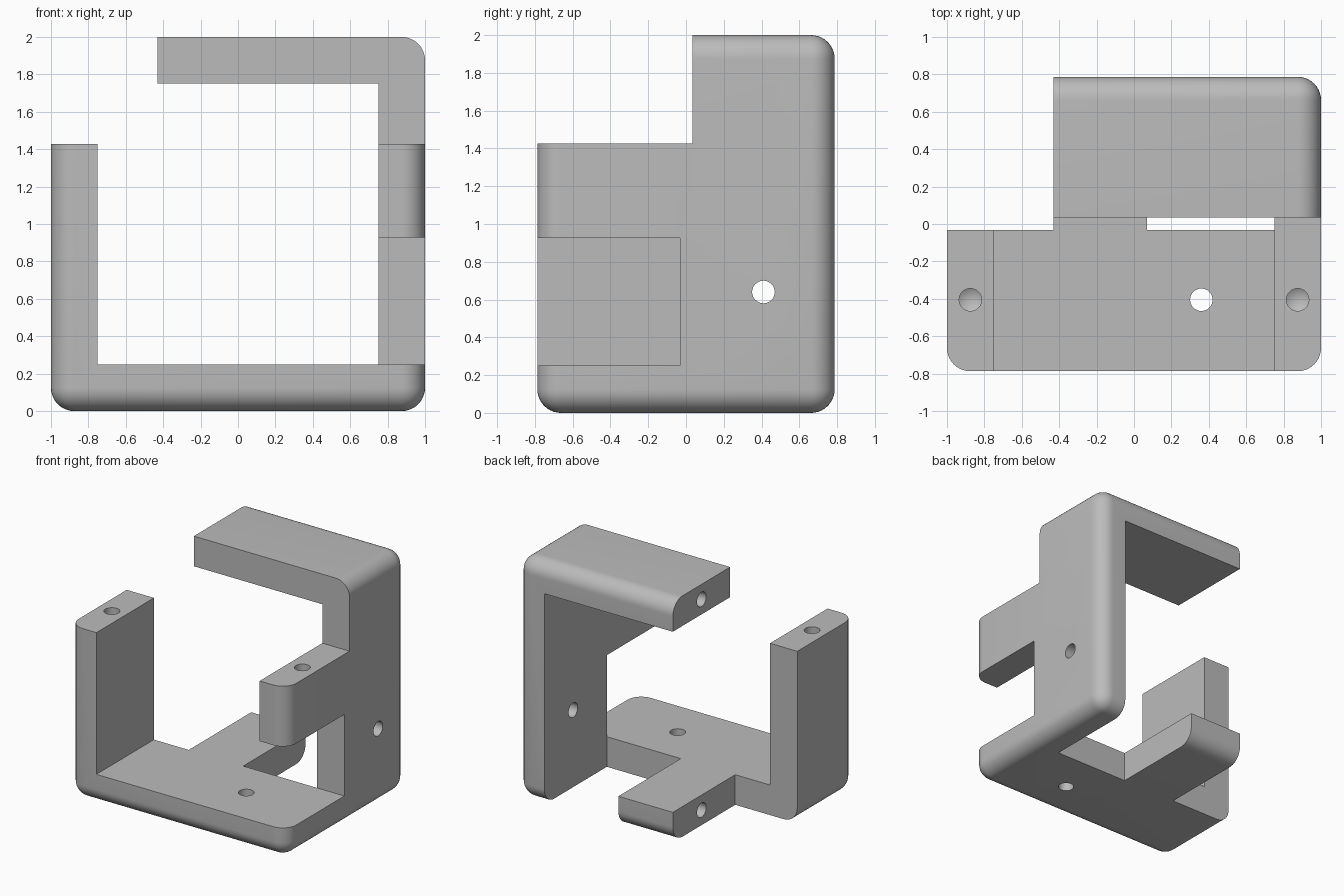
import bpy
import bmesh
import math
from mathutils import Matrix, Vector

cube = bpy.data.objects.get("Cube")
if cube:
    bpy.data.objects.remove(cube, do_unlink=True)

grey = bpy.data.materials.new("plain grey")
grey.use_nodes = True
colour = (0.5, 0.5, 0.5, 1)
grey.diffuse_color = colour
grey.node_tree.nodes["Principled BSDF"].inputs["Base Color"].default_value = colour

DEPTH, WALL, FAR = 0.787, 0.25, 1.2
INNER = 1 - WALL
HOLE_R, HOLE_DEPTH = 0.06, 0.3


def make_object(name, bm):
    mesh = bpy.data.meshes.new(name)
    bm.to_mesh(mesh)
    bm.free()
    obj = bpy.data.objects.new(name, mesh)
    mesh.materials.append(grey)
    bpy.context.collection.objects.link(obj)
    return obj


def block(name, x, y, z, radius=0):
    """Box between (min, max) pairs, with optional rounded edges."""
    bm = bmesh.new()
    size = [b - a for a, b in (x, y, z)]
    centre = [(a + b) / 2 for a, b in (x, y, z)]
    bmesh.ops.create_cube(bm, size=1, matrix=Matrix.Translation(centre) @ Matrix.Diagonal((*size, 1)))
    if radius:
        bmesh.ops.bevel(bm, geom=bm.edges[:], offset=radius, segments=10,
                        profile=0.5, affect='EDGES')
    return make_object(name, bm)


def drill(name, start, direction, depth):
    """Drill bit with a conical tip, entering at start along direction."""
    bm = bmesh.new()
    lead = 0.1
    bmesh.ops.create_cone(bm, cap_ends=True, segments=32, radius1=HOLE_R, radius2=HOLE_R,
                          depth=depth + lead,
                          matrix=Matrix.Translation((0, 0, (depth - lead) / 2)))
    tip = [f for f in bm.faces if f.normal.z > 0.9]
    centre = bmesh.ops.poke(bm, faces=tip)["verts"]
    for v in centre:
        v.co.z += HOLE_R * 0.6
    turn = Vector(direction).to_track_quat('Z', 'Y').to_matrix().to_4x4()
    bm.transform(Matrix.Translation(start) @ turn)
    return make_object(name, bm)


# Rounded outer body
bracket = block("bracket", (-1, 1), (-DEPTH, DEPTH), (0, 2), 0.125)

# Openings that leave the floor, post, wall, arm, tab and top plate
cutters = [
    block("inside_space", (-INNER, INNER), (-FAR, FAR), (WALL, 2 - WALL)),
    block("wall_notch", (0.6, FAR), (-FAR, -0.032), (WALL, 0.927)),
    block("front_top_opening", (-FAR, FAR), (-FAR, 0.035), (1.427, 2.2)),
    block("side_top_opening", (-FAR, -0.43), (-FAR, FAR), (1.427, 2.2)),
    block("back_opening", (-FAR, -0.43), (-0.032, FAR), (-0.2, 1.6)),
    block("floor_gap", (0.07, INNER), (-0.032, FAR), (-0.2, 1)),
    # Through holes
    drill("floor_hole", (0.36, -0.405, WALL), (0, 0, -1), 0.5),
    drill("wall_hole", (1, 0.41, 0.64), (-1, 0, 0), 0.4),
    # Blind holes
    drill("post_hole", (-0.875, -0.405, 1.427), (0, 0, -1), HOLE_DEPTH),
    drill("arm_hole", (0.875, -0.405, 1.427), (0, 0, -1), HOLE_DEPTH),
    drill("plate_hole", (-0.43, 0.41, 1.875), (1, 0, 0), HOLE_DEPTH),
    drill("tab_hole", (-0.43, 0.41, 0.125), (1, 0, 0), HOLE_DEPTH),
]

bpy.ops.object.select_all(action='DESELECT')
bpy.context.view_layer.objects.active = bracket
bracket.select_set(True)
for cutter in cutters:
    cutter.hide_render = True
    cut = bracket.modifiers.new(cutter.name, 'BOOLEAN')
    cut.operation = 'DIFFERENCE'
    cut.solver = 'EXACT'
    cut.object = cutter
    bpy.ops.object.modifier_apply(modifier=cut.name)
    bpy.data.objects.remove(cutter, do_unlink=True)

bpy.ops.object.shade_smooth_by_angle(angle=math.radians(30))
